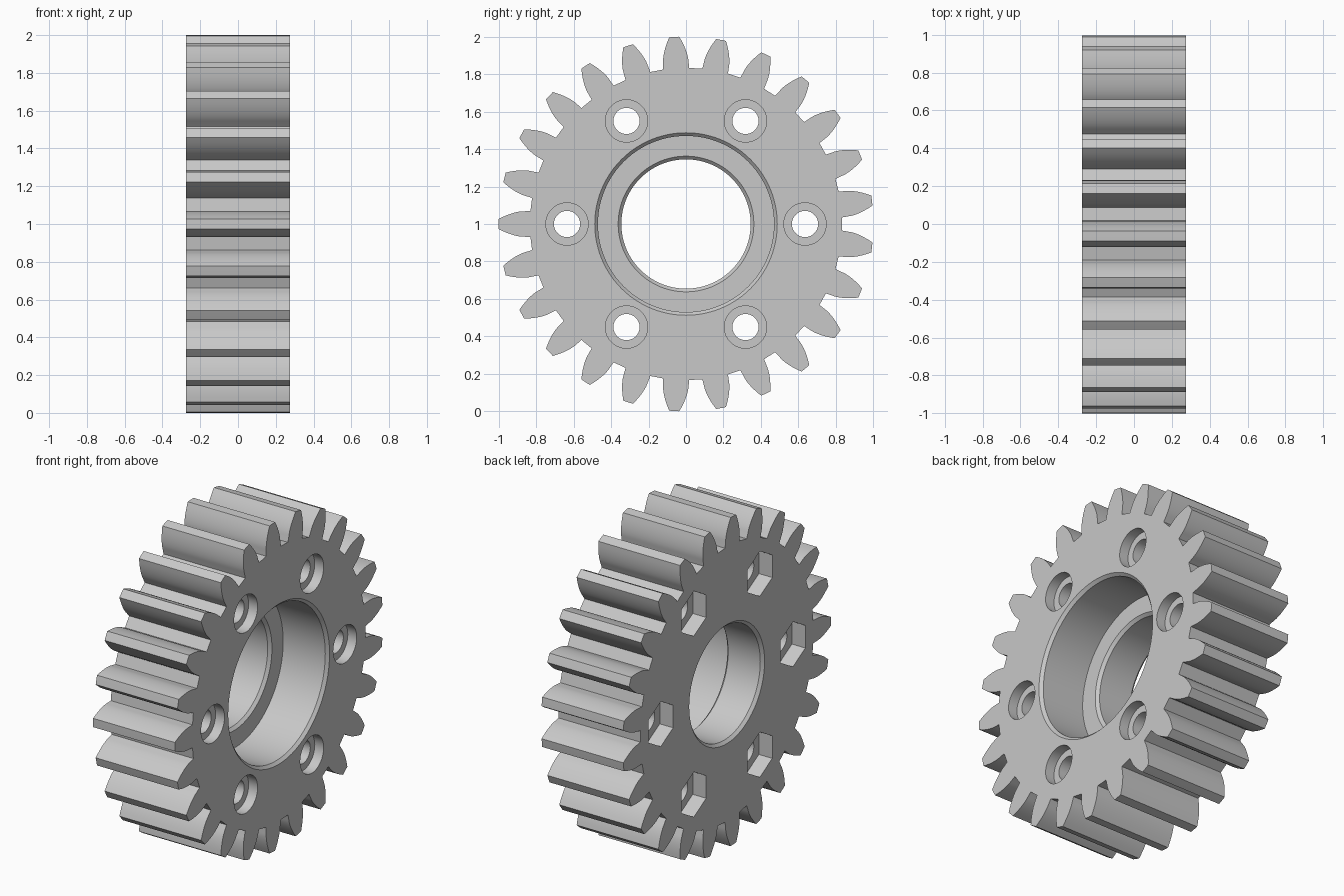
import bpy, bmesh
from math import sin, cos, tan, acos, pi, radians, sqrt

if "Cube" in bpy.data.objects:
    bpy.data.objects.remove(bpy.data.objects["Cube"], do_unlink=True)

TEETH = 25
HALF = 0.275                      # half the face width
TIP, ROOT = 1.0, 0.833
PITCH = TIP * TEETH / (TEETH + 2)
BASE = PITCH * cos(radians(20))
BOLT_CIRCLE = 0.635

grey = bpy.data.materials.new("light_grey")
grey.use_nodes = True
grey.diffuse_color = (0.58, 0.58, 0.58, 1)
grey.node_tree.nodes["Principled BSDF"].inputs["Base Color"].default_value = grey.diffuse_color


def make_object(name, bm):
    bmesh.ops.recalc_face_normals(bm, faces=bm.faces)
    mesh = bpy.data.meshes.new(name)
    bm.to_mesh(mesh)
    bm.free()
    obj = bpy.data.objects.new(name, mesh)
    bpy.context.collection.objects.link(obj)
    mesh.materials.append(grey)
    return obj


def lathe(name, profile, sides, cy=0.0, cz=0.0, phase=0.0):
    """Closed solid turned around the x axis from (x, radius) points."""
    bm = bmesh.new()
    rings = []
    for x, r in profile:
        angles = [phase + 2 * pi * i / sides for i in range(sides)]
        rings.append([bm.verts.new((x, cy + r * cos(a), cz + r * sin(a))) for a in angles])
    for a, b in zip(rings, rings[1:]):
        for i in range(sides):
            j = (i + 1) % sides
            bm.faces.new((a[i], a[j], b[j], b[i]))
    bm.faces.new(rings[0])
    bm.faces.new(rings[-1])
    return make_object(name, bm)


def involute(r):
    a = acos(min(1, BASE / r))
    return tan(a) - a


# Involute tooth outline: (radius, half angle) from root to tip
base_half = pi / (2 * TEETH) + involute(PITCH)
flank = [(ROOT, base_half + 0.006)]
for i in range(8):
    r = BASE + (TIP - BASE) * (i / 7) ** 1.3
    flank.append((r, base_half - involute(r)))
tooth = [(r, -h) for r, h in flank] + [(TIP, 0)] + [(r, h) for r, h in reversed(flank)]

# Gear blank, extruded along x
bm = bmesh.new()
outline = []
for k in range(TEETH):
    centre = pi + 2 * pi * k / TEETH
    for r, h in tooth:
        outline.append(bm.verts.new((-HALF, r * cos(centre + h), r * sin(centre + h))))
blank = bm.faces.new(outline)
extruded = bmesh.ops.extrude_face_region(bm, geom=[blank])["geom"]
bmesh.ops.translate(bm, vec=(2 * HALF, 0, 0),
                    verts=[v for v in extruded if isinstance(v, bmesh.types.BMVert)])
gear = make_object("gear", bm)

# Stepped central bore with chamfered edges
bore, seat, bevel, out = 0.345, 0.47, 0.017, 0.05
floor = HALF - 0.30
cutters = [lathe("bore_cutter", [
    (-HALF - out, bore + bevel + out), (-HALF, bore + bevel), (-HALF + bevel, bore),
    (floor - bevel, bore), (floor, bore + bevel), (floor, seat),
    (HALF - bevel, seat), (HALF, seat + bevel), (HALF + out, seat + bevel + out)], 96)]

# Six bolt holes: round counterbore on one side, hexagonal nut pocket on the other
for k in range(6):
    y, z = BOLT_CIRCLE * cos(k * pi / 3), BOLT_CIRCLE * sin(k * pi / 3)
    step = HALF - 0.06
    cutters.append(lathe("bolt_cutter", [
        (-HALF - out, 0.07), (step, 0.07), (step, 0.113), (HALF + out, 0.113)], 40, y, z))
    cutters.append(lathe("nut_cutter", [
        (-HALF - out, 0.137), (-HALF + 0.09, 0.137)], 6, y, z, pi / 2))

bpy.ops.object.select_all(action="DESELECT")
bpy.context.view_layer.objects.active = gear
gear.select_set(True)
for cutter in cutters:
    cutter.hide_render = True
    mod = gear.modifiers.new("cut", "BOOLEAN")
    mod.operation = "DIFFERENCE"
    mod.solver = "EXACT"
    mod.object = cutter
    bpy.ops.object.modifier_apply(modifier=mod.name)
    bpy.data.objects.remove(cutter, do_unlink=True)

# Stand the gear on the ground
for v in gear.data.vertices:
    v.co.z += 1.0
bpy.ops.object.shade_smooth_by_angle(angle=radians(25))
